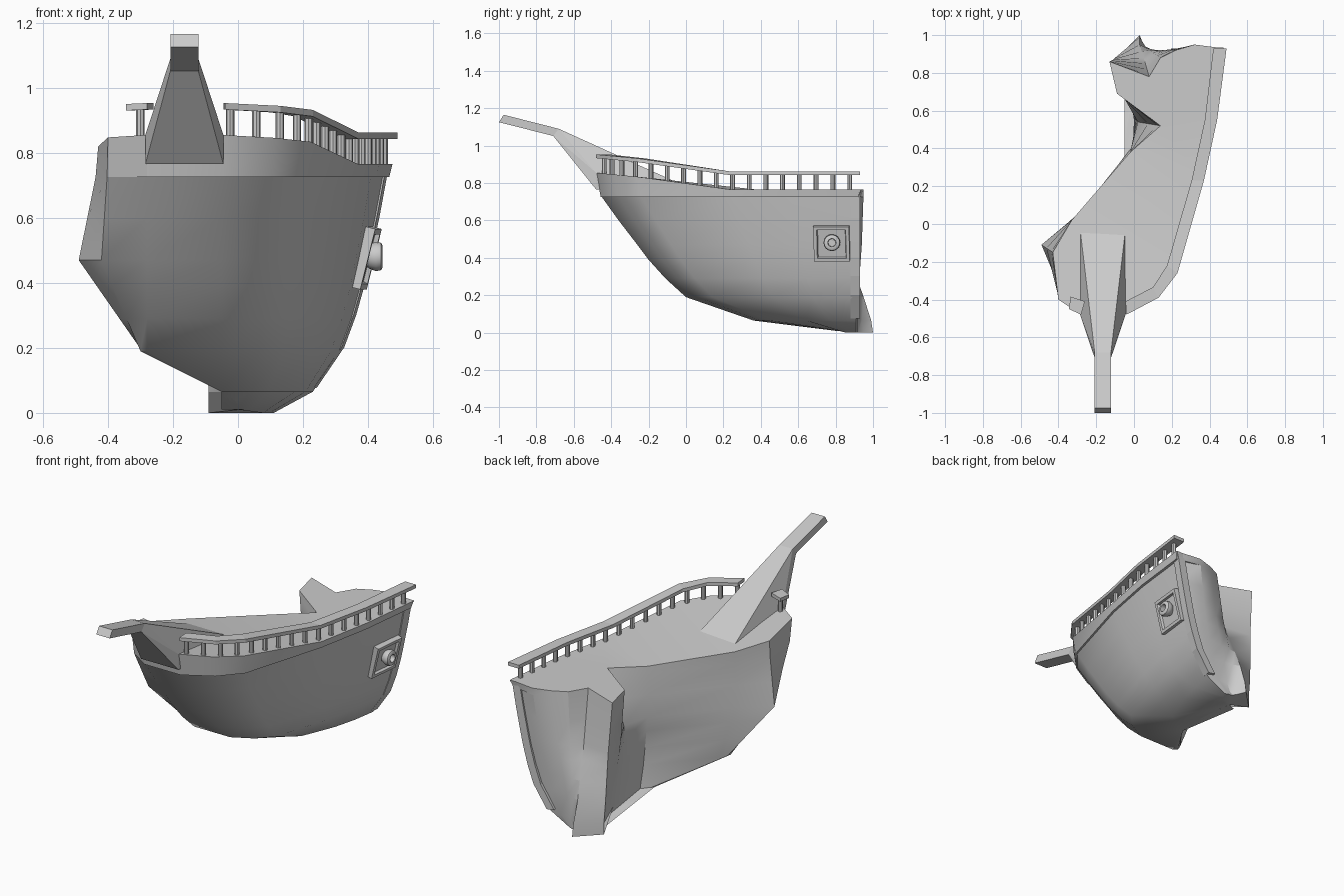
import bpy, bmesh, math
from mathutils import Vector, Matrix

if "Cube" in bpy.data.objects:
    bpy.data.objects.remove(bpy.data.objects["Cube"])


def finish(name, bm, angle=None):
    bmesh.ops.remove_doubles(bm, verts=bm.verts, dist=0.0005)
    bmesh.ops.triangulate(bm, faces=[f for f in bm.faces if len(f.verts) > 4])
    bmesh.ops.recalc_face_normals(bm, faces=bm.faces)
    me = bpy.data.meshes.new(name)
    bm.to_mesh(me)
    bm.free()
    ob = bpy.data.objects.new(name, me)
    bpy.context.collection.objects.link(ob)
    if angle:
        bpy.ops.object.select_all(action='DESELECT')
        bpy.context.view_layer.objects.active = ob
        ob.select_set(True)
        bpy.ops.object.shade_smooth_by_angle(angle=math.radians(angle))
    return ob


def loft(name, rings, angle=None):
    bm = bmesh.new()
    rows = [[bm.verts.new(p) for p in r] for r in rings]
    n = len(rows[0])
    for a, b in zip(rows, rows[1:]):
        for i in range(n):
            j = (i + 1) % n
            bm.faces.new((a[i], a[j], b[j], b[i]))
    bm.faces.new(rows[0])
    bm.faces.new(rows[-1])
    return finish(name, bm, angle)


def interp(t, pts):
    for (a, va), (b, vb) in zip(pts, pts[1:]):
        if t <= b:
            k = max(0, (t - a) / (b - a))
            return va + (vb - va) * k
    return pts[-1][1]


def sheer(y):
    return interp(y, [(-.48, .855), (-.22, .83), (.22, .765), (1, .765)])


# Torn port side and stern outline, bow to stern, at several heights
torn = {
    .01: [(-.05, .8), (-.04, .8), (-.03, .8), (-.02, .8), (0, .8), (.0, .81),
          (-.0, .82), (-.09, .88), (.03, 1), (.05, .95), (.07, .92), (.09, .92)],
    .065: [(-.05, .36), (-.045, .365), (-.04, .37), (-.03, .38), (0, .42), (0, .55),
           (-.01, .68), (-.09, .88), (.03, .99), (.06, .94), (.1, .92), (.16, .92)],
    .19: [(-.28, 0), (-.3, .02), (-.295, .04), (-.27, .08), (0, .39), (0, .55),
          (-.02, .68), (-.1, .88), (.03, .95), (.07, .93), (.12, .92), (.21, .92)],
    .47: [(-.28, -.26), (-.42, -.22), (-.49, -.11), (-.33, .02), (-.02, .38), (.02, .54),
          (-.06, .68), (-.11, .87), (.06, .85), (.11, .9), (.18, .92), (.28, .94)],
    .765: [(-.28, -.48), (-.40, -.40), (-.43, -.15), (-.33, .02), (-.02, .38), (.14, .52),
           (-.09, .69), (-.13, .86), (.08, .78), (.14, .88), (.22, .92), (.32, .95)]}


def torn_at(z, i):
    return [interp(z, [(k, v[i][c]) for k, v in torn.items()]) for c in (0, 1)]


# Hull waterlines: height, bow y, stern half x, stern y
def waterline(z, yb, xs, ys, top=False):
    ring = []
    for u, f in ((0, 0), (.066, .31), (.155, .52), (.51, .8), (.745, .92), (1, 1)):
        ring.append((-.05 + (xs + .05) * f, yb + (ys - yb) * u))
    for i in reversed(range(12)):
        x, y = torn_at(z, i)
        if i == 0:
            y = yb
        ring.append((x, y))
    return [(x, y, sheer(y) if top else (0 if z < .02 and y > .85 else z)) for x, y in ring]


levels = [(.01, .8, .11, .91), (.065, .36, .23, .91), (.19, 0, .315, .91),
          (.29, -.11, .352, .91), (.39, -.2, .38, .91), (.47, -.26, .398, .91),
          (.6, -.36, .425, .91), (.725, -.45, .448, .91), (.725, -.456, .465, .92)]
rings = [waterline(*l) for l in levels] + [waterline(.765, -.48, .475, .93, True)]
loft("broken_hull", rings, 30)

# Bowsprit with flared root
CX = -.165


def cross(w, top, bot):
    return [(CX - w, *top), (CX + w, *top), (CX + w, *bot), (CX - w, *bot)]


loft("bowsprit", [cross(.043, (-.975, 1.165), (-1, 1.125)),
                  cross(.043, (-.68, 1.09), (-.71, 1.052)),
                  cross(.12, (-.475, .855), (-.48, .765))][:2])
bm = bmesh.new()
for p in (cross(.043, (-.68, 1.09), (-.71, 1.052))
          + cross(.12, (-.03, .795), (-.48, .765))
          + cross(.12, (-.48, .855), (-.03, .765))):
    bm.verts.new(p)
res = bmesh.ops.convex_hull(bm, input=bm.verts)
bmesh.ops.delete(bm, geom=list(set(res["geom_interior"])), context='VERTS')
bmesh.ops.dissolve_limit(bm, angle_limit=.02, verts=bm.verts, edges=bm.edges)
finish("bowsprit_root", bm)

# Railing: handrail and balusters
outer = [(-.04, -.48), (.13, -.39), (.23, -.26), (.37, .23), (.44, .55), (.49, .93)]
inner = [(-.045, -.41), (.1, -.335), (.175, -.22), (.305, .23), (.375, .55), (.42, .93)]


def rail(name, outs, ins):
    rows = []
    for (ox, oy), (ix, iy) in zip(outs, ins):
        z = sheer(oy) + .078
        rows.append([(ox, oy, z), (ox, oy, z + .02), (ix, iy, z + .02), (ix, iy, z)])
    loft(name, rows)


def baluster(name, x, y):
    z0, z1 = sheer(y) - .01, sheer(y) + .085
    bm = bmesh.new()
    bmesh.ops.create_cone(bm, cap_ends=True, segments=8, radius1=.013, radius2=.013,
                          depth=z1 - z0, matrix=Matrix.Translation((x, y, (z0 + z1) / 2)))
    finish(name, bm)


rail("handrail", outer, inner)
rail("port_rail_stub", [(-.28, -.48), (-.345, -.45)], [(-.26, -.41), (-.335, -.385)])
baluster("port_baluster", -.30, -.435)
mid = [(Vector(a) * .55 + Vector(b) * .45) for a, b in zip(outer, inner)]
dist = [0]
for a, b in zip(mid, mid[1:]):
    dist.append(dist[-1] + (b - a).length)
path = list(zip(dist, mid))
N = 17
for k in range(N):
    p = interp(.025 + (dist[-1] - .08) * k / (N - 1), path)
    baluster("baluster", p.x - .004, p.y)

# Stern corner trim following the hull section
sec = [(l[2], l[0]) for l in levels[:8]] + [(.47, .765)]
loft("stern_trim", [[(x + .004, .88, z + .012), (x + .012, .93, z + .012),
                     (x - .035, .93, z + .02), (x - .035, .88, z + .02)] for x, z in sec[1:-1]]
     + [[(.465, .88, .765), (.475, .935, .765), (.42, .935, .765), (.42, .88, .765)]])

# Gun port: tilted framed plate
M = (Matrix.Translation((.388, .78, .478)) @ Matrix.Rotation(math.radians(-6), 4, 'Z')
     @ Matrix.Rotation(math.radians(14), 4, 'Y'))


def plate_ring(x, h):
    return [M @ Vector((x, a * h, b * h)) for a, b in ((-1, -1), (1, -1), (1, 1), (-1, 1))]


loft("gun_port", [plate_ring(-.03, .096), plate_ring(.022, .096), plate_ring(.022, .078),
                  plate_ring(.008, .074)])

# Cannon muzzle
prof = [(.36, .026), (.395, .03), (.405, .038), (.425, .045), (.44, .042), (.445, .034),
        (.445, .022), (.40, .02)]
loft("cannon", [[(x, .78 + r * math.cos(i * math.pi / 8), .481 + r * math.sin(i * math.pi / 8))
                 for i in range(16)] for x, r in prof], 35)
